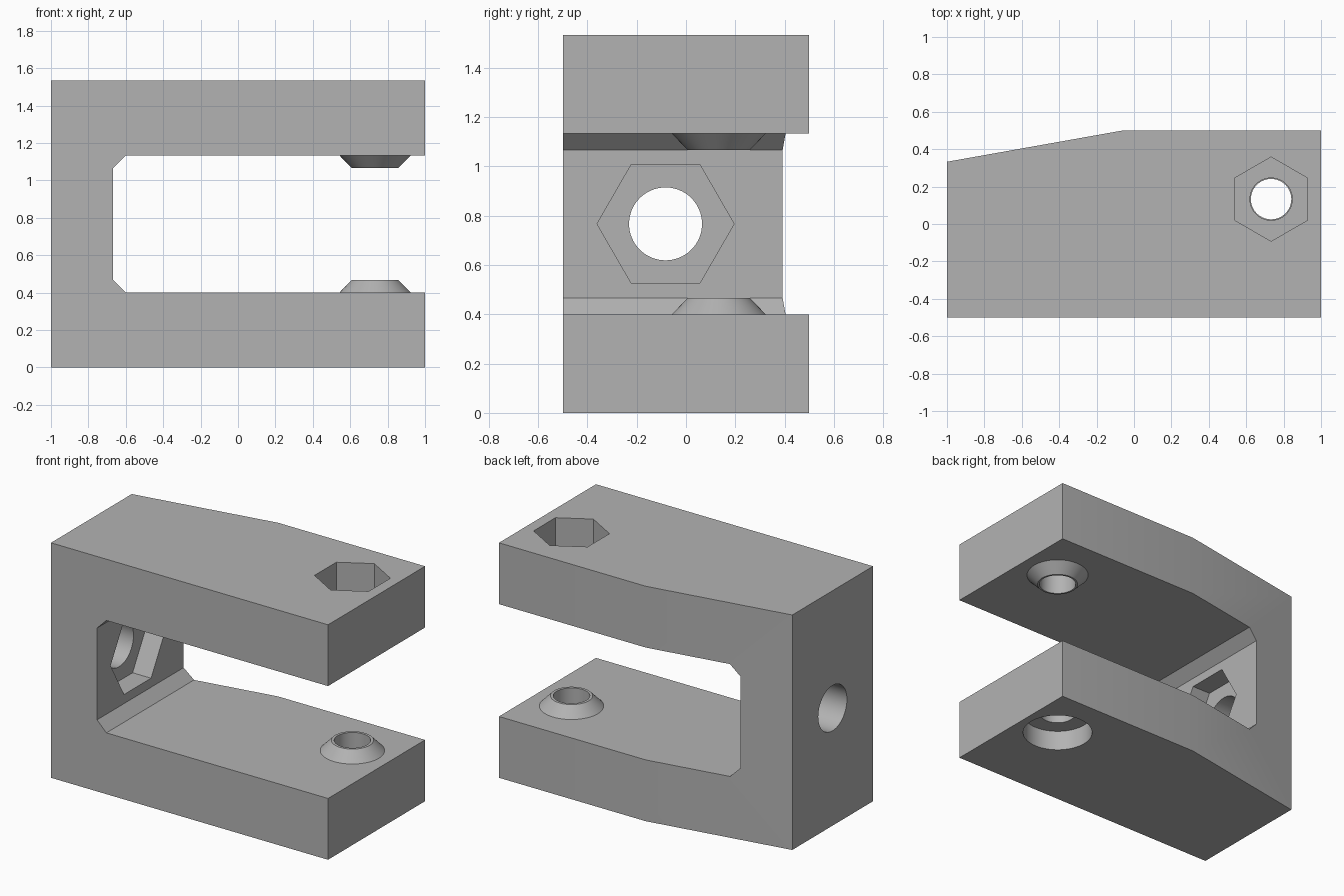
import bpy
import bmesh
import math
from mathutils import Matrix, Vector

cube = bpy.data.objects.get("Cube")
if cube:
    bpy.data.objects.remove(cube, do_unlink=True)

grey = bpy.data.materials.new("Plain grey")
grey.use_nodes = True
GREY = (0.45, 0.45, 0.45, 1)
grey.diffuse_color = GREY
grey.node_tree.nodes["Principled BSDF"].inputs["Base Color"].default_value = GREY


def make_object(name, bm):
    bmesh.ops.recalc_face_normals(bm, faces=bm.faces)
    mesh = bpy.data.meshes.new(name)
    bm.to_mesh(mesh)
    bm.free()
    mesh.materials.append(grey)
    obj = bpy.data.objects.new(name, mesh)
    bpy.context.collection.objects.link(obj)
    return obj


def prism(name, points, offset):
    """Extrude a flat outline along the offset."""
    bm = bmesh.new()
    face = bm.faces.new([bm.verts.new(p) for p in points])
    new = bmesh.ops.extrude_face_region(bm, geom=[face])["geom"]
    verts = [v for v in new if isinstance(v, bmesh.types.BMVert)]
    bmesh.ops.translate(bm, verts=verts, vec=offset)
    return make_object(name, bm)


def rod(name, start, end, r1, r2=None, sides=64, turn=0):
    """Cylinder, cone or hexagonal bar between two points."""
    start, end = Vector(start), Vector(end)
    axis = end - start
    place = (Matrix.Translation((start + end) / 2)
             @ axis.to_track_quat('Z', 'Y').to_matrix().to_4x4()
             @ Matrix.Rotation(turn, 4, 'Z'))
    bm = bmesh.new()
    bmesh.ops.create_cone(bm, cap_ends=True, segments=sides, radius1=r1,
                          radius2=r1 if r2 is None else r2,
                          depth=axis.length, matrix=place)
    return make_object(name, bm)


def combine(target, tool, operation):
    mod = target.modifiers.new(operation, 'BOOLEAN')
    mod.operation = operation
    mod.solver = 'EXACT'
    mod.object = tool
    bpy.context.view_layer.objects.active = target
    bpy.ops.object.modifier_apply(modifier=mod.name)
    bpy.data.objects.remove(tool, do_unlink=True)


# Bracket: C-shaped side profile with chamfered inner corners
TOP, LOW, HIGH, WALL, CH = 1.533, 0.4, 1.133, -0.667, 0.067
outline = [(-1, 0), (1, 0), (1, LOW), (WALL + CH, LOW), (WALL, LOW + CH),
           (WALL, HIGH - CH), (WALL + CH, HIGH), (1, HIGH), (1, TOP), (-1, TOP)]
bracket = prism("clamp_bracket", [(x, -0.5, z) for x, z in outline], (0, 1, 0))

# Tapered back side
wedge = [(-0.06, 0.5, -0.1), (-1.24, 0.29, -0.1), (-1.24, 0.7, -0.1), (-0.06, 0.7, -0.1)]
combine(bracket, prism("taper_cutter", wedge, (0, 0, 2)), 'DIFFERENCE')

# Conical bosses facing each other on the two arms
BX, BY = 0.733, 0.133
for z, up in ((LOW, 1), (HIGH, -1)):
    boss = rod("boss", (BX, BY, z - 0.02 * up), (BX, BY, z + CH * up), 0.21, 0.125)
    combine(bracket, boss, 'UNION')

# Screw holes, screw head recess and nut pocket through the arms
HY, HZ = -0.083, 0.767
cutters = [
    rod("lower_hole", (BX, BY, -0.1), (BX, BY, 0.7), 0.108),
    rod("upper_hole", (BX, BY, 0.9), (BX, BY, 1.7), 0.113),
    rod("head_recess", (BX, BY, -0.1), (BX, BY, 0.133), 0.215),
    rod("nut_pocket", (BX, BY, TOP - 0.2), (BX, BY, 1.7), 0.225, sides=6),
    # Mounting hole and nut pocket through the upright wall
    rod("wall_hole", (-1.1, HY, HZ), (-0.5, HY, HZ), 0.148),
    rod("wall_nut_pocket", (WALL - 0.133, HY, HZ), (-0.5, HY, HZ), 0.278, sides=6),
]

# Point each hexagon: corners along y for both pockets
for cutter, centre, axis in ((cutters[3], (BX, BY, 0), 'Z'), (cutters[5], (0, HY, HZ), 'X')):
    centre = Vector(centre)
    corner = cutter.data.vertices[0].co - centre
    angle = math.atan2(corner.x, corner.y) if axis == 'Z' else -math.atan2(corner.z, corner.y)
    cutter.data.transform(Matrix.Translation(centre) @ Matrix.Rotation(angle, 4, axis)
                          @ Matrix.Translation(-centre))

for cutter in cutters:
    combine(bracket, cutter, 'DIFFERENCE')

bpy.ops.object.select_all(action='DESELECT')
bracket.select_set(True)
bpy.context.view_layer.objects.active = bracket
bpy.ops.object.shade_smooth_by_angle(angle=math.radians(20))
bracket.data.materials.clear()
bracket.data.materials.append(grey)
